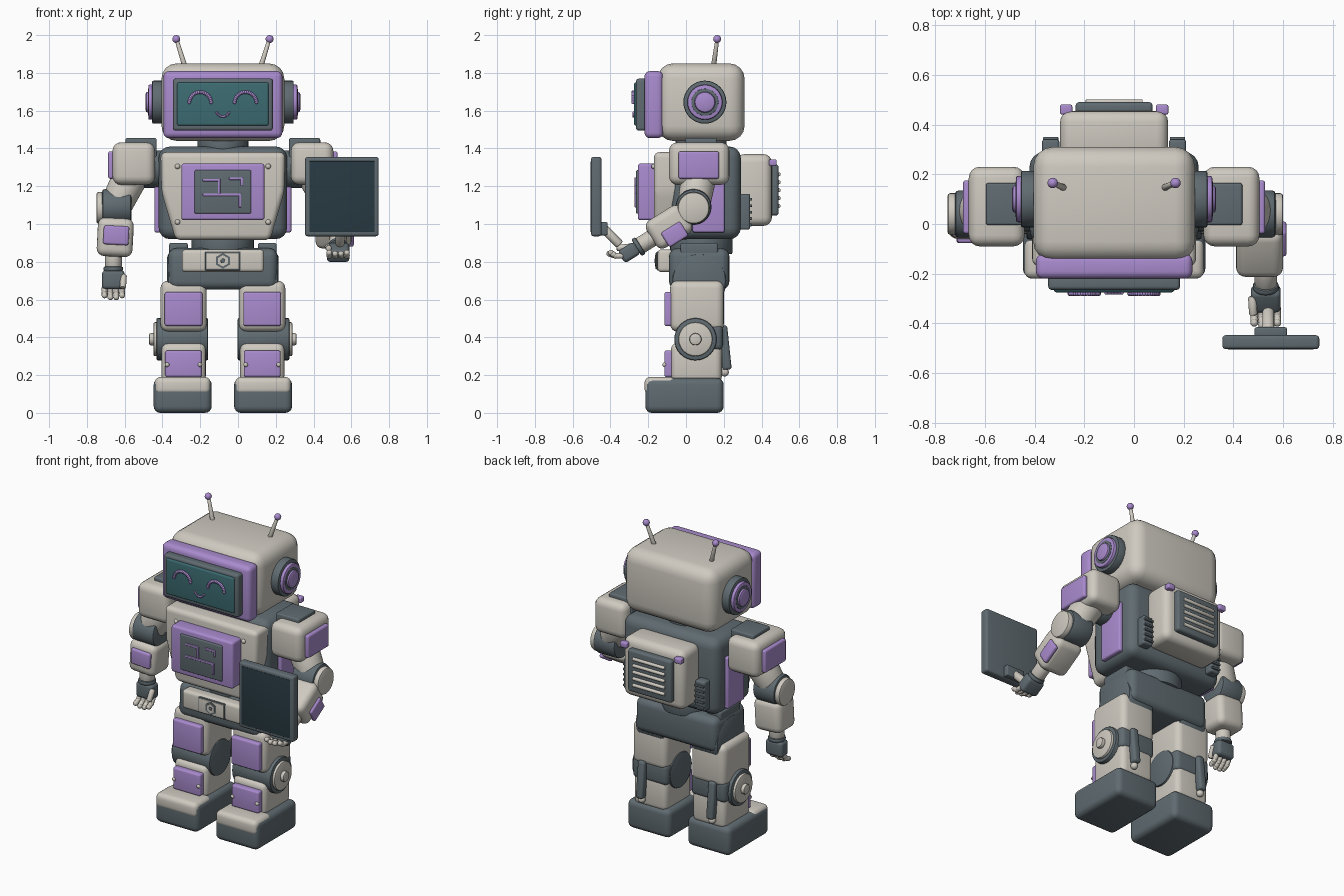
import bpy, bmesh, math
from mathutils import Matrix, Vector, Euler

if "Cube" in bpy.data.objects:
    bpy.data.objects.remove(bpy.data.objects["Cube"])

parts = []


def material(name, rgb):
    m = bpy.data.materials.new(name)
    m.use_nodes = True
    m.diffuse_color = (*rgb, 1)
    m.node_tree.nodes["Principled BSDF"].inputs["Base Color"].default_value = (*rgb, 1)
    return m


WHITE = material("warm white", (0.62, 0.59, 0.53))
PURPLE = material("lavender", (0.40, 0.26, 0.62))
SLATE = material("slate grey", (0.115, 0.147, 0.165))
TEAL = material("dark teal", (0.045, 0.15, 0.168))
NAVY = material("dark navy", (0.021, 0.042, 0.055))


def finish(name, bm, mat, M=Matrix()):
    bmesh.ops.recalc_face_normals(bm, faces=bm.faces[:])
    me = bpy.data.meshes.new(name)
    bm.to_mesh(me)
    bm.free()
    me.materials.append(mat)
    me.shade_smooth()
    me.set_sharp_from_angle(angle=math.radians(35))
    ob = bpy.data.objects.new(name, me)
    ob.matrix_world = M
    bpy.context.collection.objects.link(ob)
    parts.append(ob)
    return ob


def bevel(bm, edges, width, seg):
    if width:
        bmesh.ops.bevel(bm, geom=edges, offset=width, segments=seg, profile=0.5,
                        affect='EDGES', clamp_overlap=True)


def box(name, c, size, mat, bev=0.012, rot=(0, 0, 0), M=Matrix()):
    bm = bmesh.new()
    bmesh.ops.create_cube(bm, size=1, matrix=Matrix.Diagonal((*size, 1)))
    bevel(bm, bm.edges[:], bev, 4)
    R = Euler([math.radians(a) for a in rot]).to_matrix().to_4x4()
    return finish(name, bm, mat, M @ Matrix.Translation(c) @ R)


def limb(name, a, b, r, mat, r2=None, bev=0.008, M=Matrix(), sides=32):
    """Round bar from point a to point b."""
    a, b = Vector(a), Vector(b)
    bm = bmesh.new()
    bmesh.ops.create_cone(bm, cap_ends=True, segments=sides, radius1=r,
                          radius2=r if r2 is None else r2, depth=(b - a).length)
    rims = [e for e in bm.edges if any(len(f.verts) > 4 for f in e.link_faces)]
    bevel(bm, rims, bev, 2)
    R = (b - a).to_track_quat('Z', 'Y').to_matrix().to_4x4()
    return finish(name, bm, mat, M @ Matrix.Translation((a + b) / 2) @ R)


def balls(name, points, r, mat, M=Matrix()):
    bm = bmesh.new()
    for p in points:
        bmesh.ops.create_uvsphere(bm, u_segments=16, v_segments=10, radius=r,
                                  matrix=Matrix.Translation(p))
    return finish(name, bm, mat, M)


def prism(name, outline, y0, y1, mat, bev=0.0):
    """Front outline in x and z, extruded from y0 back to y1."""
    bm = bmesh.new()
    f = bm.faces.new([bm.verts.new((x, y0, z)) for x, z in outline])
    new = bmesh.ops.extrude_face_region(bm, geom=[f])["geom"]
    bmesh.ops.translate(bm, vec=(0, y1 - y0, 0),
                        verts=[v for v in new if isinstance(v, bmesh.types.BMVert)])
    bevel(bm, bm.edges[:], bev, 4)
    return finish(name, bm, mat)


def arc(x, z, r, a0, a1, n, y):
    angles = [math.radians(a0 + (a1 - a0) * i / (n - 1)) for i in range(n)]
    return [(x + r * math.cos(a), y, z + r * math.sin(a)) for a in angles]


# Head and face
box("head", (0, 0.08, 1.645), (0.65, 0.46, 0.41), WHITE, 0.08)
box("face_frame", (0, -0.17, 1.632), (0.63, 0.10, 0.355), PURPLE, 0.03)
box("screen_bezel", (0, -0.235, 1.632), (0.53, 0.06, 0.275), SLATE, 0.015)
box("face_screen", (0, -0.255, 1.635), (0.485, 0.04, 0.23), TEAL, 0.012)
for s, side in ((-1, "right"), (1, "left")):
    balls(side + "_eye", arc(s * 0.12, 1.64, 0.058, 5, 175, 19, -0.28), 0.0095, PURPLE)
balls("mouth", arc(0, 1.605, 0.036, 205, 335, 15, -0.278), 0.006, PURPLE)
limb("neck", (0, 0.08, 1.36), (0, 0.08, 1.47), 0.135, SLATE)

# Torso
box("torso", (0, 0.105, 1.165), (0.68, 0.37, 0.49), SLATE, 0.06)
prism("chest_plate", [(-0.33, 1.38), (0.33, 1.38), (0.325, 1.17), (0.25, 0.915),
                      (-0.25, 0.915), (-0.325, 1.17)], -0.17, 0.02, WHITE, 0.03)
box("chest_panel", (0, -0.205, 1.17), (0.44, 0.10, 0.30), PURPLE, 0.015)
box("chest_inset", (0, -0.235, 1.17), (0.30, 0.06, 0.23), SLATE, 0.008)
track = [(-0.10, 1.232, -0.02, 1.232), (-0.02, 1.232, -0.02, 1.155),
         (-0.10, 1.155, 0.09, 1.155), (0.09, 1.155, 0.09, 1.095),
         (0.04, 1.24, 0.10, 1.24), (0.10, 1.24, 0.10, 1.21)]
for x0, z0, x1, z1 in track:
    box("circuit_track", ((x0 + x1) / 2, -0.266, (z0 + z1) / 2),
        (x1 - x0 + 0.014, 0.012, z0 - z1 + 0.014), PURPLE, 0.004)
balls("chest_rivets", [(x, -0.17, z) for x in (-0.24, 0.24) for z in (1.305, 1.01)], 0.014, WHITE)

# Waist, pelvis and belt
limb("waist", (0, 0.08, 0.84), (0, 0.08, 0.95), 0.165, SLATE)
box("pelvis", (0, 0.07, 0.762), (0.58, 0.32, 0.22), SLATE, 0.045)
box("belt_plate", (0, -0.11, 0.805), (0.435, 0.08, 0.12), WHITE, 0.02)
box("buckle_rim", (0, -0.145, 0.805), (0.188, 0.02, 0.100), SLATE, 0.004)
box("buckle", (0, -0.149, 0.805), (0.176, 0.02, 0.088), WHITE, 0.004)
for r, y, mat in ((0.042, -0.162, SLATE), (0.030, -0.165, WHITE)):
    prism("hexagon_stud", [(x, z) for x, _, z in arc(0, 0.805, r, 30, 330, 6, 0)], y, -0.15, mat)
limb("stud_core", (0, -0.168, 0.805), (0, -0.15, 0.805), 0.012, SLATE, bev=0.002)

# Backpack
box("backpack", (0, 0.36, 1.18), (0.435, 0.19, 0.38), WHITE, 0.045)
box("vent_panel", (0, 0.465, 1.18), (0.31, 0.05, 0.27), SLATE, 0.015)
for i in range(5):
    z = 1.095 + i * 0.042
    limb("vent_slat", (-0.115, 0.49, z), (0.115, 0.49, z), 0.011, WHITE, bev=0.004, sides=12)

for s, side in ((-1, "right"), (1, "left")):
    # Ears and antennae
    def ring(name, x0, x1, r, mat, y, z, bev=0.008):
        limb(side + "_" + name, (s * x0, y, z), (s * x1, y, z), r, mat, bev=bev)
    ring("ear_base", 0.30, 0.375, 0.114, SLATE, 0.10, 1.645)
    ring("ear_ring", 0.36, 0.395, 0.093, PURPLE, 0.10, 1.645)
    ring("ear_dish", 0.36, 0.397, 0.072, SLATE, 0.10, 1.645, 0.003)
    ring("ear_button", 0.36, 0.41, 0.056, PURPLE, 0.10, 1.645, 0.015)
    limb(side + "_antenna", (s * 0.20, 0.145, 1.83), (s * 0.245, 0.165, 1.975), 0.014, WHITE, 0.010)
    balls(side + "_antenna_tip", [(s * 0.247, 0.165, 1.979)], 0.021, PURPLE)

    # Torso flanks and back details
    box(side + "_flank_panel", (s * 0.345, 0.12, 1.12), (0.035, 0.17, 0.33), PURPLE)
    box(side + "_back_vent", (s * 0.255, 0.305, 1.065), (0.07, 0.07, 0.19), SLATE)
    for i in range(5):
        box(side + "_vent_rib", (s * 0.255, 0.34, 0.995 + i * 0.034), (0.062, 0.02, 0.014), SLATE, 0.004)
    box(side + "_pack_tab", (s * 0.193, 0.46, 1.325), (0.05, 0.04, 0.035), PURPLE, 0.008)

    # Shoulder
    ring("shoulder_joint", 0.30, 0.42, 0.10, SLATE, 0.07, 1.29)
    box(side + "_shoulder", (s * 0.472, 0.07, 1.32), (0.225, 0.32, 0.225), WHITE, 0.045)
    box(side + "_shoulder_cap", (s * 0.433, 0.08, 1.38), (0.165, 0.17, 0.15), SLATE, 0.01)
    box(side + "_shoulder_panel", (s * 0.59, 0.068, 1.312), (0.035, 0.215, 0.145), PURPLE)

    # Elbow and upper arm
    ex = 0.57 if s < 0 else 0.58
    limb(side + "_upper_arm", (s * 0.48, 0.07, 1.27), (s * ex, 0.04, 1.09), 0.095, WHITE, 0.085)
    ring("elbow", ex - 0.085, ex + 0.07, 0.095, SLATE, 0.04, 1.09, 0.015)
    ring("elbow_cap", ex + 0.05, ex + 0.10, 0.084, WHITE, 0.04, 1.085, 0.012)

    # Hip and thigh
    lx = s * 0.208
    ring("hip", 0.10, 0.295, 0.145, SLATE, 0.07, 0.70, 0.02)
    box(side + "_hip_block", (s * 0.235, 0.07, 0.865), (0.10, 0.2, 0.07), SLATE)
    box(side + "_thigh", (lx, 0.058, 0.565), (0.245, 0.285, 0.27), WHITE, 0.04)
    box(side + "_thigh_panel", (lx, -0.09, 0.55), (0.20, 0.05, 0.18), PURPLE)

    # Knee
    ring("knee", 0.078, 0.352, 0.112, SLATE, 0.05, 0.39)
    box(side + "_knee_core", (lx, 0.075, 0.40), (0.25, 0.24, 0.14), SLATE, 0.03)
    ring("knee_cap", 0.34, 0.368, 0.09, WHITE, 0.05, 0.39)
    ring("knee_bolt", 0.36, 0.39, 0.032, WHITE, 0.05, 0.39)

    # Shin and calf strut
    box(side + "_shin", (lx, 0.055, 0.265), (0.235, 0.27, 0.21), WHITE, 0.035)
    box(side + "_shin_panel", (lx, -0.09, 0.26), (0.195, 0.05, 0.14), PURPLE)
    balls(side + "_shin_rivets", [(lx + d, -0.113, 0.255) for d in (-0.087, 0.087)], 0.012, WHITE)
    box(side + "_calf_strut", (s * 0.25, 0.205, 0.345), (0.05, 0.05, 0.235), SLATE, 0.015, rot=(6, 0, 0))
    balls(side + "_strut_pin", [(s * 0.25, 0.205, 0.215)], 0.022, WHITE)

    # Foot
    box(side + "_foot", (s * 0.213, -0.008, 0.092), (0.307, 0.415, 0.184), SLATE, 0.035)
    box(side + "_toe_cap", (s * 0.213, -0.137, 0.143), (0.295, 0.165, 0.094), WHITE, 0.03)


def hand(side, s, M):
    """Wrist at the origin, fingers hanging down and curling forward."""
    limb(side + "_wrist", (0, 0, 0.07), (0, 0, -0.03), 0.045, WHITE, M=M)
    limb(side + "_cuff", (0, 0, -0.025), (0, 0, -0.05), 0.052, SLATE, M=M)
    box(side + "_palm", (0, 0, -0.095), (0.12, 0.075, 0.10), SLATE, 0.02, M=M)
    for i in range(4):
        x = (i - 1.5) * 0.031
        tip = -0.188 if i in (1, 2) else -0.178
        joints = [(x, 0, -0.13), (x, -0.022, -0.165), (x, -0.05, tip)]
        for a, b in zip(joints, joints[1:]):
            limb(side + "_finger", a, b, 0.015, WHITE, sides=12, M=M)
        balls(side + "_knuckles", joints[1:], 0.0155, WHITE, M)
    limb(side + "_thumb", (s * -0.055, -0.02, -0.07), (s * -0.05, -0.055, -0.14), 0.017, WHITE,
         sides=12, M=M)


# Hanging right forearm
box("right_forearm", (-0.57, 0.03, 0.93), (0.19, 0.18, 0.205), WHITE, 0.04, rot=(0, 3, 0))
box("right_forearm_panel", (-0.565, -0.062, 0.94), (0.135, 0.03, 0.10), PURPLE, rot=(0, 3, 0))
hand("right", -1, Matrix.Translation((-0.58, 0.02, 0.80)))

# Raised left forearm holding the tablet
box("left_forearm", (0.585, -0.09, 0.985), (0.19, 0.22, 0.17), WHITE, 0.04, rot=(32, 0, 0))
box("left_forearm_panel", (0.678, -0.06, 0.945), (0.03, 0.12, 0.09), PURPLE, rot=(32, 0, 0))
hand("left", 1, Matrix.Translation((0.61, -0.22, 0.90)) @ Matrix.Rotation(math.radians(-58), 4, 'X'))
limb("tablet_thumb", (0.62, -0.35, 0.89), (0.62, -0.44, 0.98), 0.024, WHITE, sides=16)
box("tablet_bracket", (0.63, -0.435, 0.975), (0.13, 0.04, 0.07), SLATE, 0.008)
box("tablet", (0.63, -0.475, 1.145), (0.39, 0.056, 0.42), SLATE, 0.014)
box("tablet_screen", (0.63, -0.501, 1.145), (0.345, 0.008, 0.375), NAVY, 0.002)

# Centre the whole figure, since the tablet sticks out to one side
for ob in parts:
    ob.matrix_world = Matrix.Translation((-0.08, 0, 0)) @ ob.matrix_world
